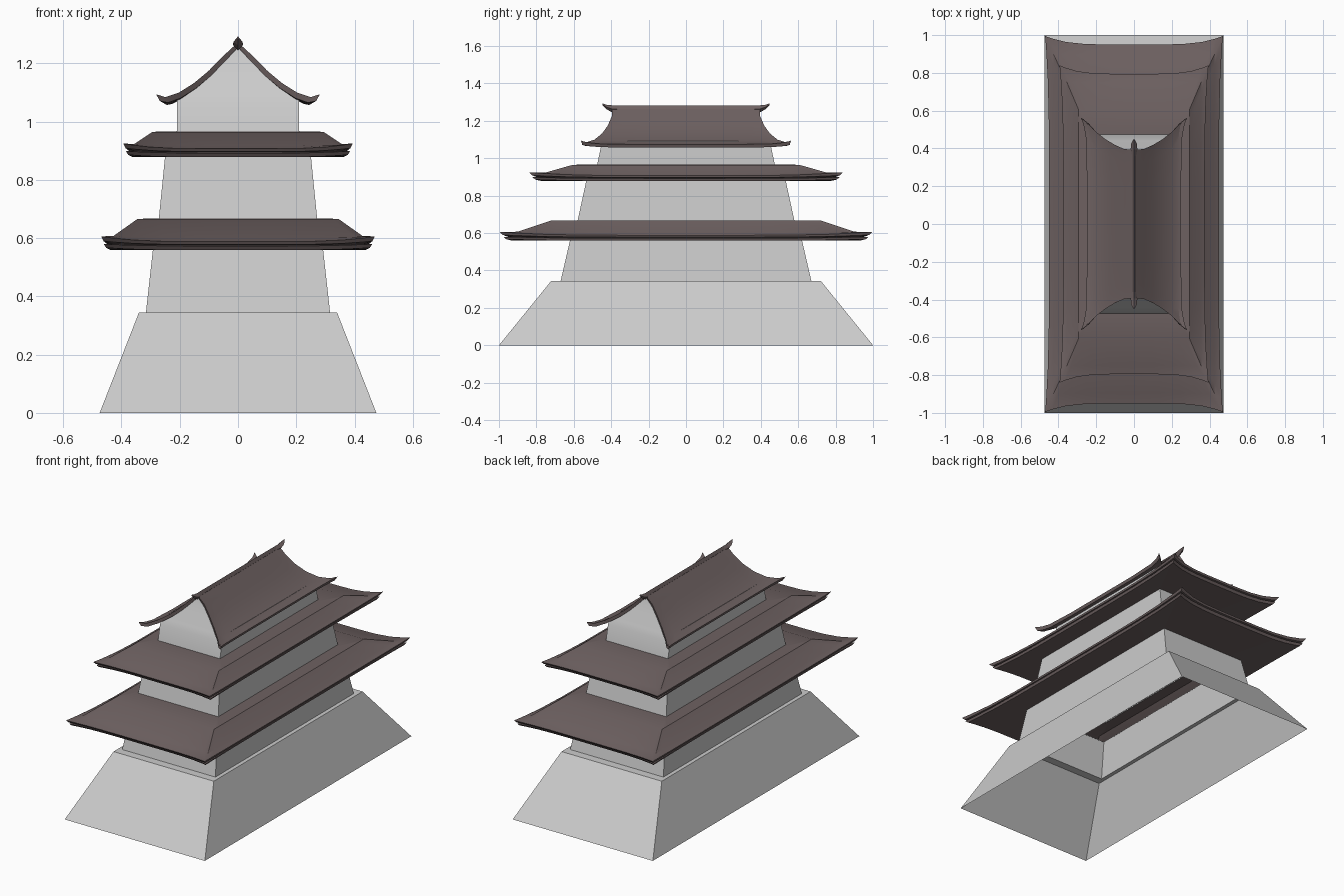
import bpy, bmesh
from mathutils import Vector

if "Cube" in bpy.data.objects:
    bpy.data.objects.remove(bpy.data.objects["Cube"])

brown = bpy.data.materials.new("roof_brown")
brown.diffuse_color = (0.155, 0.12, 0.12, 1)
brown.use_nodes = True
brown.node_tree.nodes["Principled BSDF"].inputs["Base Color"].default_value = brown.diffuse_color


def make_object(name, bm, mat=None, smooth=False):
    bmesh.ops.remove_doubles(bm, verts=bm.verts, dist=1e-5)
    bmesh.ops.recalc_face_normals(bm, faces=bm.faces)
    mesh = bpy.data.meshes.new(name)
    bm.to_mesh(mesh)
    bm.free()
    obj = bpy.data.objects.new(name, mesh)
    bpy.context.collection.objects.link(obj)
    if mat:
        mesh.materials.append(mat)
    if smooth:
        bpy.ops.object.select_all(action='DESELECT')
        obj.select_set(True)
        bpy.context.view_layer.objects.active = obj
        bpy.ops.object.shade_smooth_by_angle(angle=0.4)
    return obj


def ring(hx, hy, z, fx=0, fy=0, lift=0, n=10):
    """Rectangle outline whose corners flare outward and upward."""
    pts = []
    for ax, ay, bx, by in ((-1, -1, 1, -1), (1, -1, 1, 1),
                           (1, 1, -1, 1), (-1, 1, -1, -1)):
        for i in range(n):
            # samples crowd toward the corners
            s = 2 * i / n - 1
            s = (1 if s > 0 else -1) * (1 - (1 - abs(s)) ** 1.7)
            t = (s + 1) / 2
            u, v = ax + (bx - ax) * t, ay + (by - ay) * t
            k = abs(s) ** 5
            pts.append(Vector((u * (hx + fx * k), v * (hy + fy * k), z + lift * k)))
    return pts


def loft(name, rings, mat=None, smooth=False):
    """Skin consecutive closed outlines, leaving both ends open."""
    bm = bmesh.new()
    rows = [[bm.verts.new(p) for p in r] for r in rings]
    m = len(rows[0])
    for a, b in zip(rows, rows[1:]):
        for i in range(m):
            j = (i + 1) % m
            bm.faces.new((a[i], a[j], b[j], b[i]))
    return make_object(name, bm, mat, smooth)


# stone base with top ledge, and the hollow tapering storeys
loft("stone_base", [ring(.475, 1.0, 0, n=1), ring(.34, .72, .345, n=1),
                    ring(.316, .67, .345, n=1)])
loft("lower_storey", [ring(.316, .67, .345, n=1), ring(.292, .62, .562, n=1)])
loft("middle_storey", [ring(.272, .58, .664, n=1), ring(.25, .532, .885, n=1)])


def skirt_roof(name, top, eave, z_top, z_eave, wall_in, wall_out):
    """Double-layered skirt roof: flat shelf, slope, upturned eave, second lip."""
    tx, ty = top
    ex, ey = eave
    sx, sy, d = tx + (ex - tx) * .75, ty + (ey - ty) * .75, z_top - z_eave
    loft(name, [
        ring(*wall_in, z_top),
        ring(tx, ty, z_top - .002),
        ring(sx, sy, z_eave + d * .19, .004, .008, .004),
        ring(ex, ey, z_eave, .02, .045, .018),
        ring(ex - .003, ey - .006, z_eave - .01, .015, .035, .012),
        ring(ex - .03, ey - .04, z_eave - .012, .01, .02, .004),
        ring(ex - .006, ey - .014, z_eave - .015, .017, .04, .007),
        ring(ex - .012, ey - .024, z_eave - .029, .015, .035, .008),
        ring(*wall_out, z_eave - .029)], brown, True)


skirt_roof("lower_roof", (.345, .725), (.45, .95), .668, .588, (.27, .577), (.292, .62))
skirt_roof("middle_roof", (.293, .605), (.374, .795), .967, .907, (.208, .47), (.25, .532))

# top storey: side walls plus gable ends leaning back under the roof
profile = [(.21, .965, .475), (.21, 1.06, .455), (.207, 1.092, .44),
           (.165, 1.115, .43), (.11, 1.155, .412), (.055, 1.205, .39), (.003, 1.256, .375)]
bm = bmesh.new()
rows = [[bm.verts.new((sx * x, sy * y, z)) for sx, sy in ((-1, -1), (1, -1), (1, 1), (-1, 1))]
        for x, z, y in profile]
for k, (a, b) in enumerate(zip(rows, rows[1:])):
    for i in ((0, 1, 2, 3) if k < 2 else (0, 2)):
        j = (i + 1) % 4
        bm.faces.new((a[i], a[j], b[j], b[i]))
make_object("top_storey", bm, None, True)

# gable roof: curved section (x, z, half length, corner flare x, lift)
section = [(0, 1.272, .395, 0, 0), (.05, 1.222, .396, 0, .004),
           (.10, 1.170, .418, 0, .005), (.15, 1.128, .448, 0, .005),
           (.20, 1.094, .490, .004, .005), (.232, 1.078, .538, .018, .006),
           (.250, 1.074, .560, .031, .020)]
steps = [-1, -.97, -.92, -.82, -.5, 0, .5, .82, .92, .97, 1]
bm = bmesh.new()


def sheet_row(x, z, y, f, lift, drop, side):
    return [bm.verts.new((side * (x + f * abs(s) ** 9), s * (y + 30 * f * .001 * abs(s) ** 9),
                          z - drop + lift * abs(s) ** 9)) for s in steps]


for side in (-1, 1):
    upper = [sheet_row(*r, 0, side) for r in section]
    lower = [sheet_row(x - .006 * (x > 0), z, y - .006, f * .8, l * .7, .017, side)
             for x, z, y, f, l in section]
    outline = upper + lower[::-1]
    for a, b in zip(outline, outline[1:]):
        for i in range(len(steps) - 1):
            bm.faces.new((a[i], a[i + 1], b[i + 1], b[i]))
    for k in range(len(section) - 1):
        for e in (0, -1):
            bm.faces.new((upper[k][e], upper[k + 1][e], lower[k + 1][e], lower[k][e]))
make_object("gable_roof", bm, brown, True)

# ridge beam with upturned, tapered end finials
bm = bmesh.new()
rows = []
for y, top, low, w in ((.447, 1.293, 1.283, .004), (.425, 1.286, 1.262, .015),
                       (.395, 1.283, 1.245, .018), (.36, 1.283, 1.245, .010)):
    rows.append((y, top, low, w))
rows += [(-y, t, l, w) for y, t, l, w in rows[::-1]]
loops = [[bm.verts.new(p) for p in ((0, y, t), (w, y, (t + l) / 2), (0, y, l), (-w, y, (t + l) / 2))]
         for y, t, l, w in rows]
for a, b in zip(loops, loops[1:]):
    for i in range(4):
        j = (i + 1) % 4
        bm.faces.new((a[i], a[j], b[j], b[i]))
bm.faces.new(loops[0])
bm.faces.new(loops[-1])
make_object("ridge_beam", bm, brown)
